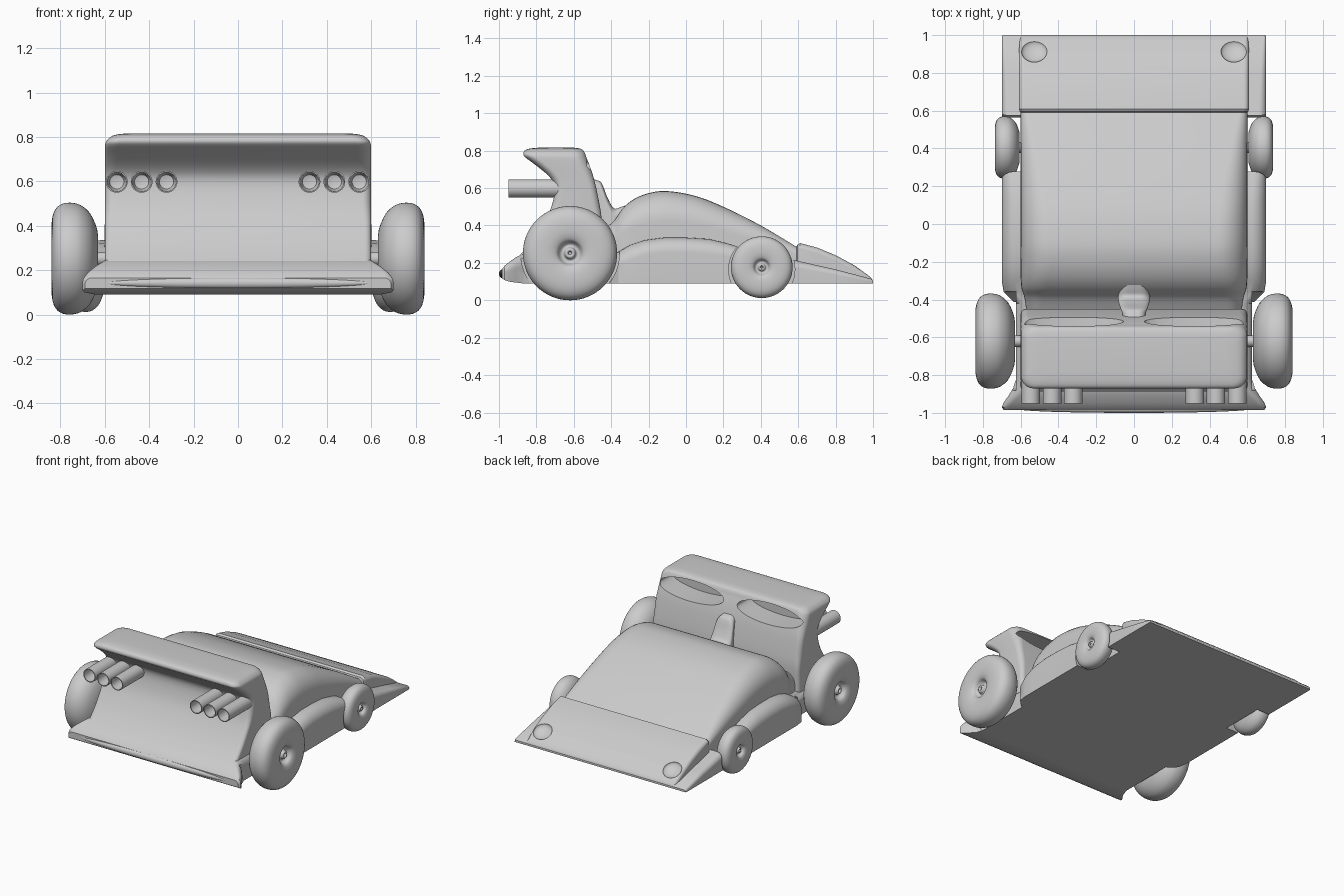
import bpy, bmesh
from math import sin, cos, pi, radians
from mathutils import Matrix, Vector

if "Cube" in bpy.data.objects:
    bpy.data.objects.remove(bpy.data.objects["Cube"])


def finish(obj, angle=35):
    bpy.ops.object.select_all(action='DESELECT')
    obj.select_set(True)
    bpy.context.view_layer.objects.active = obj
    bpy.ops.object.shade_smooth_by_angle(angle=radians(angle))
    return obj


def make(name, bm, angle=35):
    bmesh.ops.remove_doubles(bm, verts=bm.verts, dist=1e-5)
    bmesh.ops.recalc_face_normals(bm, faces=bm.faces)
    me = bpy.data.meshes.new(name)
    bm.to_mesh(me)
    bm.free()
    obj = bpy.data.objects.new(name, me)
    bpy.context.collection.objects.link(obj)
    return finish(obj, angle)


def loft(name, rings, angle=35, caps=True):
    bm = bmesh.new()
    vs = [[bm.verts.new(p) for p in r] for r in rings]
    n = len(rings[0])
    for a, b in zip(vs, vs[1:]):
        for i in range(n):
            bm.faces.new((a[i], a[(i + 1) % n], b[(i + 1) % n], b[i]))
    if caps:
        bm.faces.new(vs[0])
        bm.faces.new(vs[-1])
    return make(name, bm, angle)


def smooth(rows, n=5):
    """Catmull-Rom interpolation between rows of numbers."""
    out = []
    for i in range(len(rows) - 1):
        a, b, c, d = (rows[max(0, i - 1)], rows[i], rows[i + 1], rows[min(len(rows) - 1, i + 2)])
        for k in range(n):
            t = k / n
            out.append([q + .5 * t * (r - p + t * (2 * p - 5 * q + 4 * r - s + t * (3 * (q - r) + s - p)))
                        for p, q, r, s in zip(a, b, c, d)])
    return out + [list(rows[-1])]


def arch(y, w, z, r, base=.09):
    """Cross-section in xz: flat bottom, rounded upper corners."""
    r = min(r, (z - base) * .9, w * .9)
    arc = [(w - r + r * cos(i * pi / 16), z - r + r * sin(i * pi / 16)) for i in range(9)]
    half = [(w, base)] + arc
    return [(x, y, h) for x, h in half] + [(-x, y, h) for x, h in reversed(half)]


def slab(z, back, front, w, r):
    """Rounded rectangle in xy at height z."""
    pts = []
    for k, (sx, y) in enumerate([(1, front), (-1, front), (-1, back), (1, back)]):
        sy = 1 if k < 2 else -1
        for i in range(9):
            a = k * pi / 2 + i * pi / 16
            pts.append((sx * (w - r) + r * cos(a), y - sy * r + r * sin(a), z))
    return pts


def lathe(name, profile, centre, axis, n=48):
    """Spin (position along axis, radius) pairs about an x or y axis."""
    cx, cy, cz = centre
    rings = []
    for t, r in profile:
        ring = []
        for i in range(n):
            c, s = r * cos(2 * pi * i / n), r * sin(2 * pi * i / n)
            ring.append((t, cy + c, cz + s) if axis == 'x' else (cx + c, t, cz + s))
        rings.append(ring)
    return loft(name, rings, 40, caps=False)


def ellipsoid(name, loc, scale, tilt=0):
    bm = bmesh.new()
    m = Matrix.Translation(loc) @ Matrix.Rotation(tilt, 4, 'X') @ Matrix.Diagonal((*scale, 1))
    bmesh.ops.create_uvsphere(bm, u_segments=40, v_segments=20, radius=1, matrix=m)
    return make(name, bm)


def cut(obj, cutter):
    mod = obj.modifiers.new("cut", 'BOOLEAN')
    mod.operation, mod.object, mod.solver = 'DIFFERENCE', cutter, 'EXACT'
    bpy.context.view_layer.objects.active = obj
    bpy.ops.object.modifier_apply(modifier=mod.name)
    bpy.data.objects.remove(cutter, do_unlink=True)


# Wheel data: y, radius, inner x, outer x
wheels = {"rear": (-.62, .252, .63, .84), "front": (.405, .165, .605, .737)}

# Chassis with side pods and rear flare
chassis = loft("chassis", [arch(*s) for s in [
    (1.0, .695, .105, .01, .09), (.99, .70, .115, .015, .09), (.8, .70, .165, .03, .09),
    (.6, .70, .21, .04, .09), (.45, .70, .25, .05, .09), (.3, .70, .28, .06, .09),
    (.22, .70, .305, .07, .09), (.12, .70, .328, .08, .09), (0, .70, .335, .08, .09),
    (-.12, .70, .335, .08, .09), (-.22, .70, .322, .08, .09), (-.3, .70, .295, .08, .09),
    (-.36, .69, .26, .08, .09), (-.42, .63, .25, .07, .09), (-.82, .625, .26, .07, .09),
    (-.87, .64, .25, .07, .09), (-.91, .665, .23, .06, .095), (-.945, .69, .205, .05, .1),
    (-.97, .70, .185, .04, .108), (-.985, .69, .165, .03, .118)]], 40)
for name, (y, r, x0, x1) in wheels.items():
    for s in (-1, 1):
        cut(chassis, lathe("well", [(s * (x0 - .005), 0), (s * (x0 - .005), r + .012),
                                    (s, r + .012), (s, 0)], (0, y, r), 'x'))
finish(chassis)

# Rear bumper strip
ellipsoid("rear_bumper", (0, -.98, .142), (.61, .02, .024))

# Nose wedge with headlight recesses
nose = loft("nose", [arch(*s) for s in [
    (.585, .59, .27, .03), (.595, .605, .297, .03), (.61, .61, .306, .03), (.7, .61, .282, .03),
    (.8, .61, .241, .03), (.9, .61, .187, .025), (.97, .605, .137, .02),
    (.99, .60, .12, .01), (1.0, .60, .104, .005)]])
for s in (-1, 1):
    cut(nose, ellipsoid("light_cutter", (s * .528, .915, .18), (.068, .066, .03), radians(-31)))
finish(nose)

# Hood
loft("hood", [arch(*s) for s in smooth([
    (.6, .6, .28, .04), (.4, .6, .40, .09), (.2, .6, .50, .13), (.05, .6, .558, .15),
    (-.1, .6, .584, .16), (-.2, .6, .573, .16), (-.28, .6, .54, .15), (-.34, .595, .49, .13),
    (-.39, .58, .42, .1), (-.46, .57, .37, .08)])], 45)

# Rear tower, lofted upwards
tower = loft("rear_tower", [slab(*s) for s in smooth([
    (.12, -.965, -.45, .595, .03), (.165, -.972, -.45, .60, .03), (.2, -.93, -.45, .60, .03),
    (.25, -.88, -.45, .60, .03), (.32, -.82, -.45, .60, .03), (.42, -.755, -.45, .60, .03),
    (.5, -.72, -.46, .60, .04), (.6, -.70, -.48, .60, .04), (.66, -.73, -.495, .60, .05),
    (.72, -.80, -.515, .60, .06), (.765, -.86, -.533, .598, .06), (.785, -.87, -.54, .59, .06),
    (.803, -.86, -.55, .57, .06), (.812, -.83, -.57, .54, .06), (.816, -.79, -.6, .50, .06)], 3)], 40)

# Twin oval intakes
for s in (-1, 1):
    bm = bmesh.new()
    m = Matrix.Translation((s * .318, -.53, .722)) @ Matrix.Rotation(pi / 2, 4, 'X') @ Matrix.Diagonal((.262, .066, 1, 1))
    bmesh.ops.create_cone(bm, cap_ends=True, segments=64, radius1=1, radius2=1, depth=.28, matrix=m)
    cut(tower, make("intake_cutter", bm))
finish(tower)

# Centre ridge between hood and intakes
loft("centre_ridge", [arch(*s) for s in smooth([
    (-.25, .04, .53, .03, .3), (-.34, .07, .502, .04, .3), (-.385, .085, .492, .05, .3),
    (-.42, .08, .55, .05, .3), (-.45, .07, .625, .05, .3), (-.475, .062, .642, .04, .3),
    (-.54, .05, .66, .03, .3)], 4)], 50)

# Tyres with hub dimples: (fraction across width, fraction of radius)
tyre = [(.02, 0), (0, .4), (.06, .62), (.18, .82), (.36, .95), (.5, .99), (.62, 1), (.75, .985),
        (.87, .93), (.95, .83), (.99, .7), (1, .56), (.99, .42), (.95, .31), (.9, .26),
        (.83, .23), (.77, .18), (.79, .13), (.87, .11), (.9, .08), (.89, .05), (.83, .03), (.82, 0)]
for name, (y, r, x0, x1) in wheels.items():
    for s, side in ((-1, "left"), (1, "right")):
        lathe(f"{name}_wheel_{side}", [(s * (x0 + t * (x1 - x0)), q * r) for t, q in smooth(tyre, 2)],
              (0, y, r + (.012 if name == "front" else 0)), 'x', 64)
    lathe(f"{name}_axle", [(-x0 - .03, 0), (-x0 - .03, .03), (x0 + .03, .03), (x0 + .03, 0)], (0, y, r), 'x', 20)

# Exhaust pipes
for s, side in ((-1, "left"), (1, "right")):
    for i, x in enumerate((.322, .434, .546)):
        lathe(f"exhaust_{side}_{i + 1}", [(-.62, 0), (-.62, .049), (-.95, .049), (-.95, .043),
              (-.85, .042), (-.82, .032), (-.81, 0)], (s * x, 0, .598), 'y', 32)
